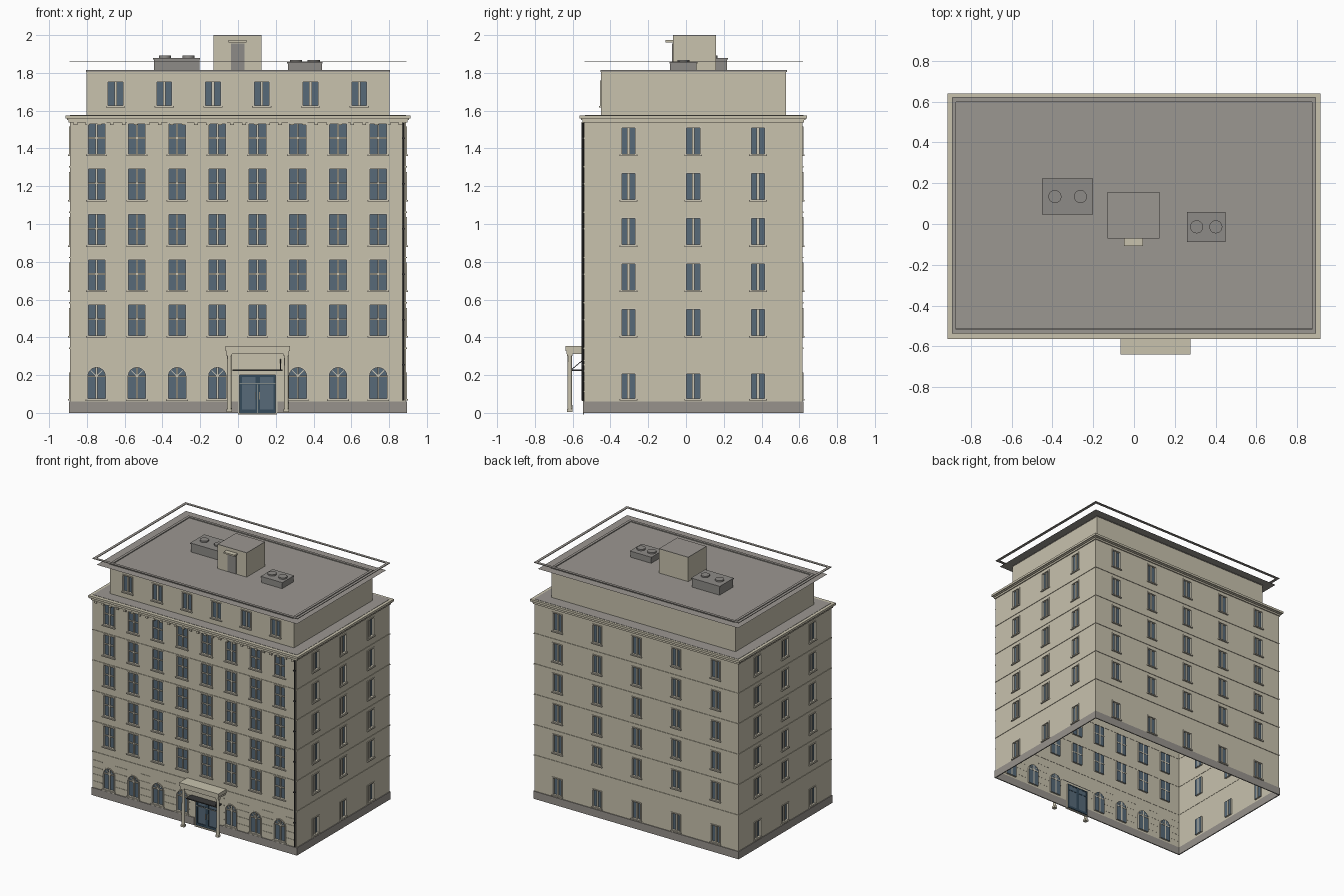
import bpy, bmesh, math
from mathutils import Matrix, Vector

cube = bpy.data.objects.get("Cube")
if cube:
    bpy.data.objects.remove(cube, do_unlink=True)


def material(name, rgb):
    m = bpy.data.materials.new(name)
    m.use_nodes = True
    m.diffuse_color = (*rgb, 1)
    m.node_tree.nodes["Principled BSDF"].inputs["Base Color"].default_value = (*rgb, 1)
    return m


STONE = material("cream stone", (.58, .54, .42))
TRIM = material("pale trim", (.62, .58, .47))
GLASS = material("blue grey glass", (.095, .143, .19))
ROOF = material("roof grey", (.33, .31, .285))
PLINTH = material("plinth grey", (.31, .29, .265))
METAL = material("dark metal", (.04, .04, .04))
DOOR = material("door blue", (.035, .07, .105))
UNIT = material("unit grey", (.27, .26, .245))


def make(name, bm, mat, M=Matrix()):
    me = bpy.data.meshes.new(name)
    bm.to_mesh(me)
    bm.free()
    me.transform(M)
    me.materials.append(mat)
    ob = bpy.data.objects.new(name, me)
    bpy.context.collection.objects.link(ob)
    return ob


def add_box(bm, x0, x1, y0, y1, z0, z1, turn=0):
    c = Vector(((x0 + x1) / 2, (y0 + y1) / 2, (z0 + z1) / 2))
    M = (Matrix.Translation(c) @ Matrix.Rotation(turn, 4, 'Y')
         @ Matrix.Diagonal((x1 - x0, y1 - y0, z1 - z0, 1)))
    bmesh.ops.create_cube(bm, size=1, matrix=M)


def boxes(name, mat, *dims):
    bm = bmesh.new()
    for d in dims:
        add_box(bm, *d)
    return make(name, bm, mat)


def quad(bm, pts):
    bm.faces.new([bm.verts.new(p) for p in pts])


def frame_ring(name, mat, x, y0, y1, w, z0, z1):
    boxes(name, mat, (-x, x, y0, y0 + w, z0, z1), (-x, x, y1 - w, y1, z0, z1),
          (-x, -x + w, y0 + w, y1 - w, z0, z1), (x - w, x, y0 + w, y1 - w, z0, z1))


def outline(u, w, z0, z1, arch, grow=0):
    """Opening contour, counter-clockwise from bottom left."""
    h = w / 2 + grow
    pts = [(u - h, z0 - grow), (u + h, z0 - grow)]
    if not arch:
        return pts + [(u + h, z1 + grow), (u - h, z1 + grow)]
    spring = z1 - w / 2
    return pts + [(u + h * math.cos(a), spring + h * math.sin(a))
                  for a in (math.pi * i / 12 for i in range(13))]


OUT, DEEP = -.005, .012


def facade(name, M, half, z0, z1, windows):
    """One wall sheet with recessed windows; local -y is outward."""
    wall, glass, trim = bmesh.new(), bmesh.new(), bmesh.new()
    us, zs = {-half, half}, {z0, z1}
    for u, w, a, b, style in windows:
        us |= {u - w / 2, u + w / 2}
        zs |= {a, b}
    us, zs = sorted(us), sorted(zs)
    for p, q in zip(us, us[1:]):
        for r, s in zip(zs, zs[1:]):
            cu, cz = (p + q) / 2, (r + s) / 2
            if not any(abs(cu - u) < w / 2 and a < cz < b for u, w, a, b, _ in windows):
                quad(wall, [(p, 0, r), (q, 0, r), (q, 0, s), (p, 0, s)])
    for u, w, a, b, style in windows:
        arch = style == "arch"
        inner = outline(u, w, a, b, arch)
        outer = outline(u, w, a, b, arch, .008)
        n = len(inner)
        quad(glass, [(x, DEEP, z) for x, z in inner])
        for i in range(n):
            (ax, az), (bx, bz) = inner[i], inner[(i + 1) % n]
            (cx, cz), (dx, dz) = outer[i], outer[(i + 1) % n]
            quad(trim, [(cx, OUT, cz), (dx, OUT, dz), (bx, OUT, bz), (ax, OUT, az)])
            quad(trim, [(cx, 0, cz), (dx, 0, dz), (dx, OUT, dz), (cx, OUT, cz)])
            quad(trim, [(ax, OUT, az), (bx, OUT, bz), (bx, DEEP, bz), (ax, DEEP, az)])
            if arch and 2 <= i < n - 1:
                side = u + math.copysign(w / 2, ax + bx - 2 * u)
                quad(wall, [(side, 0, b), (ax, 0, az), (bx, 0, bz)])
        if style == "door":
            continue
        # mullions, transoms, fan spokes and sill
        t = .007 if style == "two" else .005
        add_box(trim, u - t, u + t, .004, DEEP + .002, a, b)
        add_box(trim, u - w / 2 - .012, u + w / 2 + .012, -.01, 0, a - .012, a - .004)
        if style == "four":
            mid = a + (b - a) * .53
            add_box(trim, u - w / 2, u + w / 2, .004, DEEP + .002, mid - .004, mid + .004)
        if arch:
            s = b - w / 2
            add_box(trim, u - w / 2, u + w / 2, .004, DEEP + .002, s - .004, s + .004)
            for sign in (-1, 1):
                x, z, r = u + sign * w * .17, s + w * .17, w * .23
                add_box(trim, x - .002, x + .002, .005, DEEP + .002, z - r, z + r, sign * math.pi / 4)
    make(name + "_wall", wall, STONE, M)
    if windows:
        make(name + "_window_glass", glass, GLASS, M)
        make(name + "_window_frames", trim, TRIM, M)
    else:
        glass.free()
        trim.free()


def four_walls(prefix, X, Y0, Y1, z0, z1, front, side, back):
    mid, hy = (Y0 + Y1) / 2, (Y1 - Y0) / 2
    for name, loc, turn, half, wins in (("front", (0, Y0, 0), 0, X, front),
                                        ("left", (X, mid, 0), 90, hy, side),
                                        ("back", (0, Y1, 0), 180, X, back),
                                        ("right", (-X, mid, 0), -90, hy, [(-w[0], *w[1:]) for w in side])):
        M = Matrix.Translation(loc) @ Matrix.Rotation(math.radians(turn), 4, 'Z')
        facade(prefix + name, M, half, z0, z1, wins)


# Main block walls and windows
X, Y0, Y1 = .89, -.54, .617
STOREY = .24
cols = [-.003 + (i - 3.5) * .213 for i in range(8)]
door_x = .104
front = [(u, .088, .411 + k * STOREY, .57 + k * STOREY, "four") for u in cols for k in range(5)]
front += [(u, .092, .075, .24, "arch") for i, u in enumerate(cols) if i != 4]
front.append((door_x, .19, 0, .2, "door"))
rows = [(.077, .207)] + [(.411 + k * STOREY, .548 + k * STOREY) for k in range(5)]
side = [(u, .07, a, b, "two") for u in (-.343, 0, .343) for a, b in rows]
back = [(i * .345, .07, a, b, "two") for i in range(-2, 3) for a, b in rows]
four_walls("main_", X, Y0, Y1, 0, 1.55, front, side, back)

# Plinth, left open at the entrance
P = .006
boxes("plinth", PLINTH, (-X - P, door_x - .105, Y0 - P, Y0 + .002, 0, .06),
      (door_x + .105, X + P, Y0 - P, Y0 + .002, 0, .06),
      (-X - P, X + P, Y1 - .002, Y1 + P, 0, .06),
      (-X - P, -X + .002, Y0, Y1, 0, .06), (X - .002, X + P, Y0, Y1, 0, .06))

# Thin string courses at each floor
for k in range(5):
    z = .335 + k * STOREY + .004
    frame_ring("string_course", STONE, X + .004, Y0 - .004, Y1 + .004, .006, z, z + .007)

# Rustication strips between the ground floor openings
bm = bmesh.new()
edges = [-X]
for i, u in enumerate(cols):
    h = .145 if i == 4 else .057
    edges += [u - h, u + h]
edges.append(X)
for z in (.11, .165, .22, .275):
    for a, b in zip(edges[::2], edges[1::2]):
        if b > a:
            add_box(bm, a, b, Y0 - .003, Y0 + .001, z, z + .005)
make("rustication", bm, STONE)

# Cornice, dentils and terrace
for z0, z1, g in ((1.537, 1.55, .008), (1.55, 1.558, .015), (1.558, 1.575, .023)):
    boxes("cornice", STONE, (-X - g, X + g, Y0 - g, Y1 + g, z0, z1))
boxes("dentils", STONE, *[(x - .01, x + .01, Y0 - .012, Y0, 1.523, 1.54)
                          for x in (-.86 + i * .0637 for i in range(28))])
boxes("terrace", ROOF, (-X, X, Y0 + .005, Y1 + .005, 1.572, 1.577))

# Set-back top storey
top = [(-.003 + (i - 2.5) * .258, .078, 1.628, 1.752, "two") for i in range(6)]
four_walls("top_storey_", .803, -.45, .53, 1.575, 1.81, top, [], [])
bm = bmesh.new()
quad(bm, [(-.873, -.513, 1.808), (.873, -.513, 1.808), (.873, .598, 1.808), (-.873, .598, 1.808)])
make("roof_sheet", bm, ROOF)
frame_ring("roof_curb", ROOF, .806, -.453, .535, .02, 1.805, 1.815)
frame_ring("roof_rim", ROOF, .893, -.537, .62, .021, 1.859, 1.864)

# Stair house
boxes("stair_house", STONE, (-.13, .125, -.07, .158, 1.808, 1.996))
boxes("stair_house_roof", ROOF, (-.13, .125, -.07, .158, 1.996, 2))
boxes("stair_house_door", UNIT, (-.038, .034, -.074, -.068, 1.81, 1.955))
boxes("stair_house_awning", STONE, (-.05, .045, -.108, -.07, 1.962, 1.974))

# Rooftop cooling units with fans
for x0, x1, y0, y1, z in ((-.45, -.2, .047, .222, 1.88), (.26, .448, -.088, .06, 1.858)):
    boxes("cooling_unit", UNIT, (x0 + .004, x1 - .004, y0 + .004, y1 - .004, 1.808, z - .008),
          (x0, x1, y0, y1, z - .008, z))
    bm = bmesh.new()
    for f in (.25, .75):
        bmesh.ops.create_cone(bm, cap_ends=True, segments=20, radius1=.032, radius2=.032, depth=.012,
                              matrix=Matrix.Translation((x0 + (x1 - x0) * f, (y0 + y1) / 2, z + .005)))
    make("cooling_fans", bm, UNIT)

# Entrance doors
yd = Y0 + DEEP
L, R = door_x - .095, door_x + .095
bars = [(a, a + .012, yd - .006, yd + .002, 0, .2) for a in (L, door_x - .012, door_x, R - .012)]
bars += [(L, R, yd - .006, yd + .002, z, z + h) for z, h in ((0, .018), (.15, .008), (.19, .01))]
boxes("door_frames", DOOR, *bars)
boxes("door_trim", TRIM, (door_x - .001, door_x + .001, yd - .008, yd, 0, .15),
      (L, R, yd - .008, yd, .152, .156))
boxes("door_handles", TRIM, *[(door_x + s - .002, door_x + s + .002, yd - .012, yd, .07, .11) for s in (-.01, .01)])

# Entrance canopy, columns and hanging plate
boxes("canopy", STONE, (-.066, .276, -.639, Y0, .328, .355), (-.06, .27, -.632, Y0, .312, .328))
bm = bmesh.new()
for x in (-.046, .256):
    bmesh.ops.create_cone(bm, cap_ends=True, segments=16, radius1=.013, radius2=.011, depth=.3,
                          matrix=Matrix.Translation((x, -.615, .162)))
    add_box(bm, x - .014, x + .014, -.629, -.601, .005, .02)
    add_box(bm, x - .014, x + .014, -.629, -.601, .3, .313)
columns = make("canopy_columns", bm, STONE)
boxes("entrance_plate", METAL, (-.03, .236, -.605, Y0, .223, .23))
bm = bmesh.new()
add_box(bm, -.003, .003, -.041, .041, -.002, .002)
make("plate_strut", bm, METAL, Matrix.Translation((.225, -.573, .257)) @ Matrix.Rotation(math.radians(40), 4, 'X'))

# Downpipe with brackets
bm = bmesh.new()
bmesh.ops.create_cone(bm, cap_ends=True, segments=10, radius1=.006, radius2=.006, depth=1.47,
                      matrix=Matrix.Translation((.877, Y0 - .007, .8)))
for k in range(6):
    add_box(bm, .869, .885, Y0 - .014, Y0, .25 + k * STOREY, .258 + k * STOREY)
pipe = make("downpipe", bm, METAL)

# Smooth the round parts
for ob in bpy.context.collection.objects:
    ob.select_set(ob.name.startswith(("cooling_fans", "canopy_columns", "downpipe")))
bpy.context.view_layer.objects.active = pipe
bpy.ops.object.shade_smooth_by_angle()
